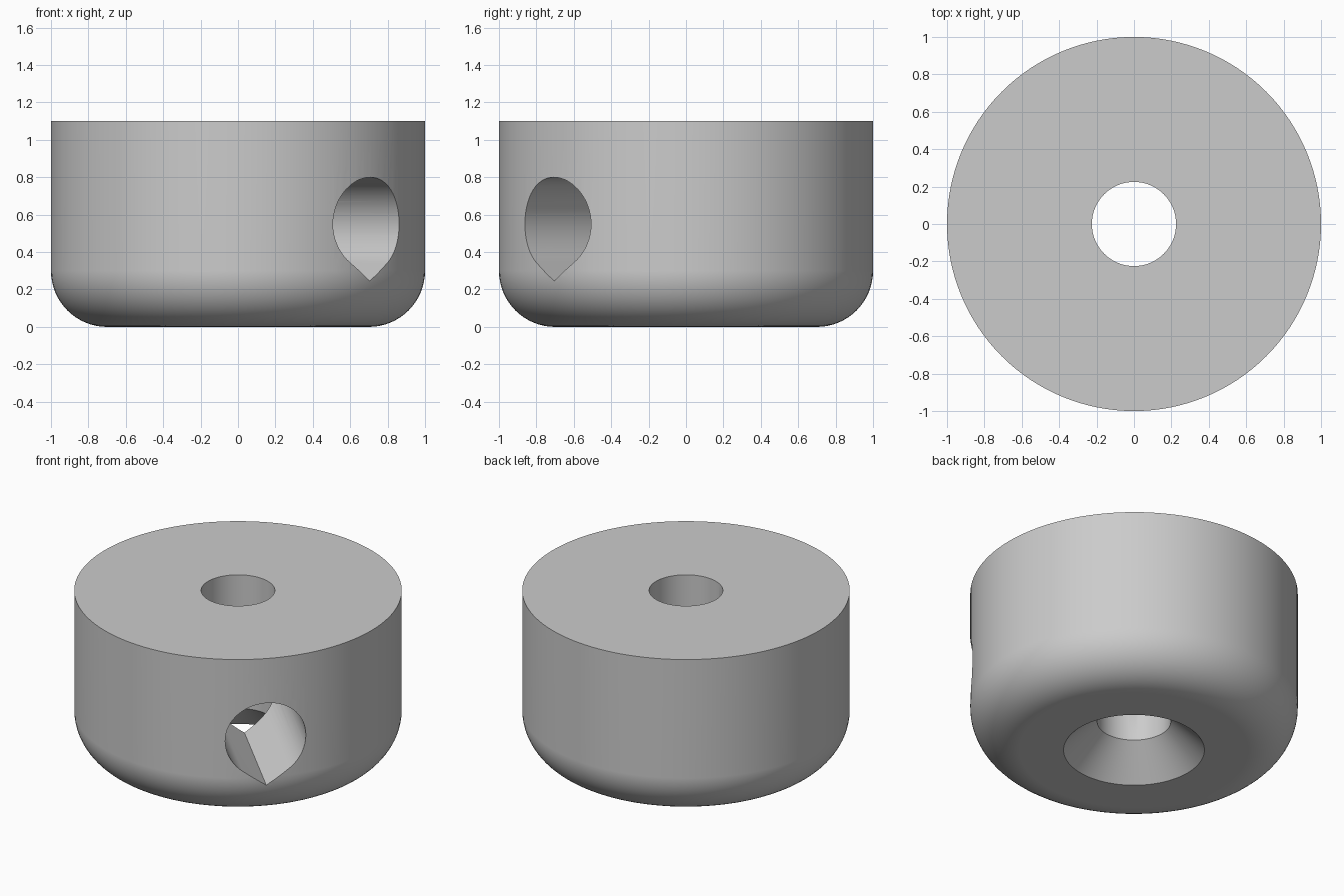
import bpy, bmesh
from math import sin, cos, pi, radians, sqrt
from mathutils import Matrix

if "Cube" in bpy.data.objects:
    bpy.data.objects.remove(bpy.data.objects["Cube"])

HEIGHT, RADIUS, FILLET = 1.1, 1.0, 0.3
BORE, SINK, SINK_DEPTH = 0.225, 0.43, 0.2
HOLE_R, HOLE_Z, TIP_DROP = 0.25, 0.55, 0.305

grey = bpy.data.materials.new("plain grey")
grey.use_nodes = True
colour = (0.6, 0.6, 0.6, 1)
grey.diffuse_color = colour
grey.node_tree.nodes["Principled BSDF"].inputs["Base Color"].default_value = colour


def make_object(name, bm):
    bmesh.ops.recalc_face_normals(bm, faces=bm.faces)
    mesh = bpy.data.meshes.new(name)
    bm.to_mesh(mesh)
    bm.free()
    mesh.materials.append(grey)
    obj = bpy.data.objects.new(name, mesh)
    bpy.context.collection.objects.link(obj)
    return obj


# Round body: lathed profile with rounded lower rim, bore and countersink
steps = 16
profile = [(BORE, SINK_DEPTH), (SINK, 0)]
for i in range(steps + 1):
    a = pi / 2 * i / steps
    profile.append((RADIUS - FILLET + FILLET * sin(a), FILLET - FILLET * cos(a)))
profile += [(RADIUS, HEIGHT), (BORE, HEIGHT)]

bm = bmesh.new()
verts = [bm.verts.new((r, 0, z)) for r, z in profile]
edges = [bm.edges.new((v, verts[i - 1])) for i, v in enumerate(verts)]
bmesh.ops.spin(bm, geom=verts + edges, cent=(0, 0, 0), axis=(0, 0, 1),
               angle=2 * pi, steps=128, use_duplicate=False)
bmesh.ops.remove_doubles(bm, verts=bm.verts, dist=0.0001)
body = make_object("round_body", bm)

# Teardrop cutter: arc closed by two tangents meeting in a point below
tangent_x = HOLE_R * sqrt(1 - (HOLE_R / TIP_DROP) ** 2)
tangent_z = -HOLE_R ** 2 / TIP_DROP
from math import atan2
start = atan2(tangent_z, tangent_x)
sweep = pi - 2 * start
outline = [(0, -TIP_DROP)]
for i in range(49):
    a = start + sweep * i / 48
    outline.append((HOLE_R * cos(a), HOLE_R * sin(a)))

bm = bmesh.new()
face = bm.faces.new([bm.verts.new((0, u, HOLE_Z + w)) for u, w in outline])
extruded = bmesh.ops.extrude_face_region(bm, geom=[face])["geom"]
moved = [g for g in extruded if isinstance(g, bmesh.types.BMVert)]
bmesh.ops.translate(bm, verts=moved, vec=(1.3, 0, 0))
bm.transform(Matrix.Rotation(radians(-45), 4, "Z"))
cutter = make_object("side_hole_cutter", bm)
cutter.hide_render = True

# Cut the side hole through to the bore
cut = body.modifiers.new("side hole", "BOOLEAN")
cut.operation = "DIFFERENCE"
cut.solver = "EXACT"
cut.object = cutter
bpy.ops.object.select_all(action="DESELECT")
bpy.context.view_layer.objects.active = body
body.select_set(True)
bpy.ops.object.modifier_apply(modifier=cut.name)
bpy.data.objects.remove(cutter)

# Smooth curves, sharp rims
bpy.ops.object.shade_smooth_by_angle(angle=radians(30))
weighted = body.modifiers.new("even shading", "WEIGHTED_NORMAL")
weighted.keep_sharp = True
